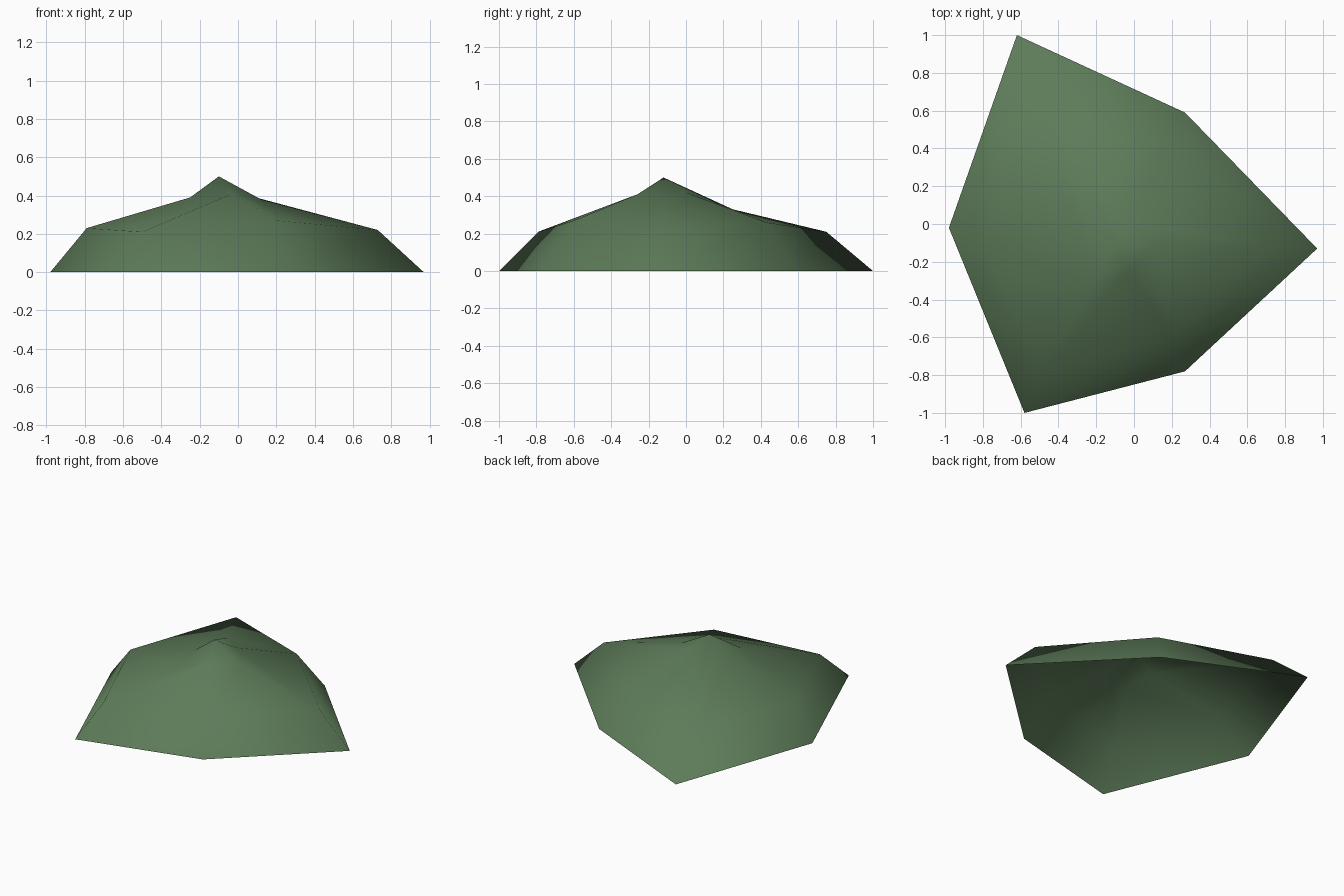
import bpy
import bmesh

default_cube = bpy.data.objects.get("Cube")
if default_cube:
    bpy.data.objects.remove(default_cube, do_unlink=True)


def make_material(name, colour):
    material = bpy.data.materials.new(name)
    material.use_nodes = True
    material.diffuse_color = colour
    shader = next(n for n in material.node_tree.nodes if n.type == "BSDF_PRINCIPLED")
    shader.inputs["Base Color"].default_value = colour
    shader.inputs["Roughness"].default_value = 0.9
    return material


def bridge(bm, lower, upper):
    """Join two equal loops with a band of outward-facing quads."""
    for i in range(len(lower)):
        j = (i + 1) % len(lower)
        bm.faces.new((lower[j], lower[i], upper[i], upper[j]))


def close_to_point(bm, loop, tip):
    """Fan a loop of vertices up to a single tip."""
    for i in range(len(loop)):
        bm.faces.new((loop[(i + 1) % len(loop)], loop[i], tip))


# Irregular six-sided outlines, clockwise from the back: rim, shoulder, crown
rim = [(-.62, 1, 0), (.27, .59, 0), (.97, -.13, 0),
       (.27, -.78, 0), (-.58, -1, 0), (-.98, -.02, 0)]
shoulder = [(-.54, .75, .21), (.16, .43, .26), (.73, -.12, .22),
            (.2, -.6, .27), (-.5, -.79, .21), (-.79, -.08, .23)]
crown = [(-.26, .25, .33), (-.02, 0, .42), (.12, -.12, .38),
         (-.03, -.26, .41), (-.21, -.33, .35), (-.25, -.12, .39)]
peak = (-.1, -.12, .5)

# Open-bottomed mound shell
bm = bmesh.new()
loops = [[bm.verts.new(point) for point in outline]
         for outline in (rim, shoulder, crown)]
for lower, upper in zip(loops, loops[1:]):
    bridge(bm, lower, upper)
close_to_point(bm, loops[-1], bm.verts.new(peak))

# Soft shading over the whole surface
for face in bm.faces:
    face.smooth = True

mesh = bpy.data.meshes.new("foliage_mound")
bm.to_mesh(mesh)
bm.free()
mesh.materials.append(make_material("leaf green", (.11, .2, .1, 1)))
mound = bpy.data.objects.new("foliage_mound", mesh)
bpy.context.collection.objects.link(mound)
